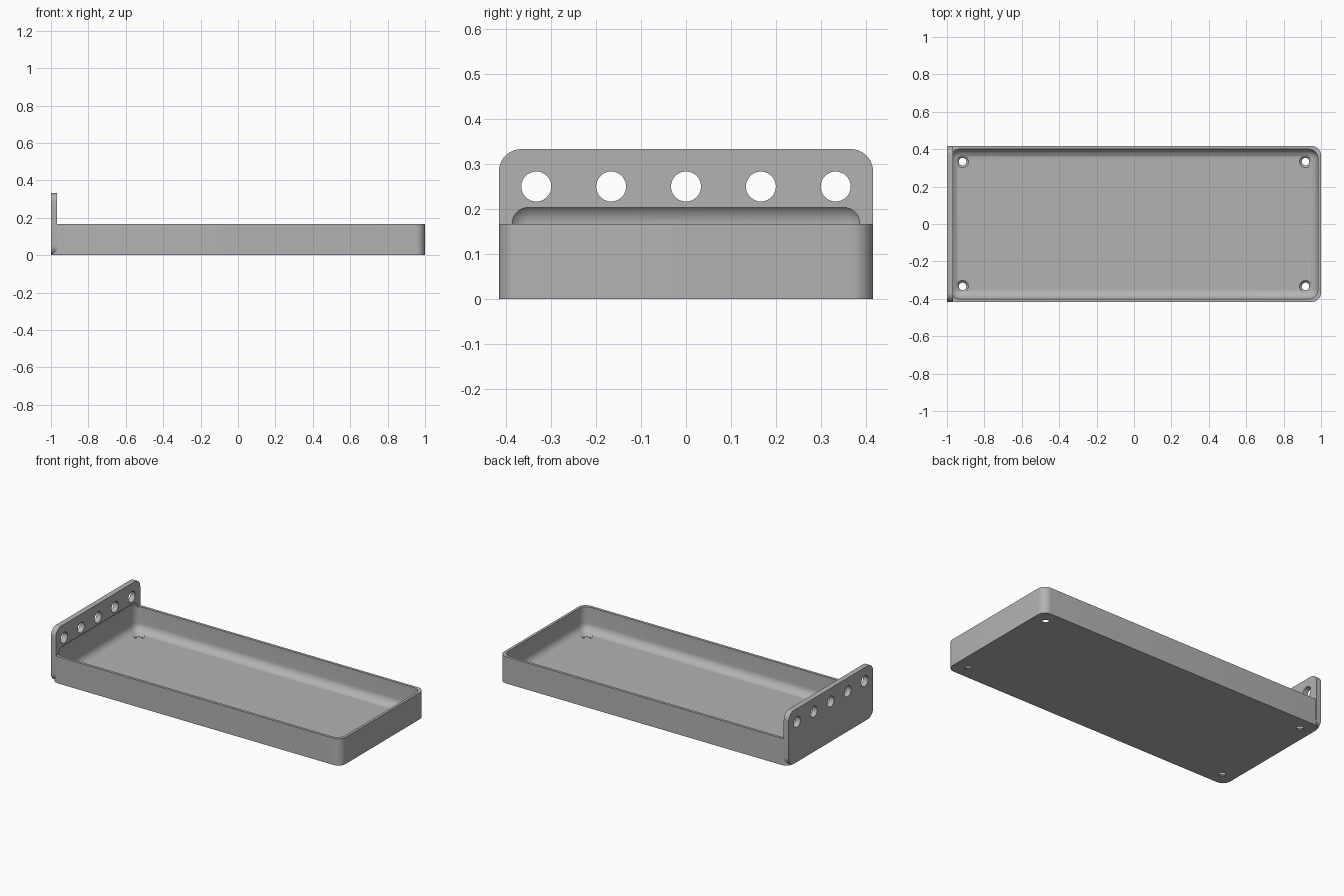
import bpy, bmesh, math
from mathutils import Matrix, Vector

if "Cube" in bpy.data.objects:
    bpy.data.objects.remove(bpy.data.objects["Cube"])

U = 1 / 60  # design unit

grey = bpy.data.materials.new("plain grey")
grey.diffuse_color = (0.45, 0.45, 0.45, 1)
grey.use_nodes = True
grey.node_tree.nodes["Principled BSDF"].inputs["Base Color"].default_value = grey.diffuse_color


def add_object(name, bm):
    bmesh.ops.recalc_face_normals(bm, faces=bm.faces)
    mesh = bpy.data.meshes.new(name)
    bm.to_mesh(mesh)
    bm.free()
    mesh.materials.append(grey)
    obj = bpy.data.objects.new(name, mesh)
    bpy.context.collection.objects.link(obj)
    return obj


def rounded_box(name, lo, hi, radius, axis=None):
    """Box from lo to hi; rounds edges along one axis, or every edge."""
    bm = bmesh.new()
    bmesh.ops.create_cube(bm, size=1)
    lo, hi = Vector(lo) * U, Vector(hi) * U
    for v in bm.verts:
        v.co = Vector([lo[i] + (v.co[i] + 0.5) * (hi[i] - lo[i]) for i in range(3)])
    edges = [e for e in bm.edges if axis is None
             or abs(e.verts[0].co[axis] - e.verts[1].co[axis]) > 1e-5]
    bmesh.ops.bevel(bm, geom=edges, offset=radius * U, segments=10,
                    profile=0.5, affect='EDGES')
    return add_object(name, bm)


def cones(name, places, r1, r2, depth, rotation=Matrix()):
    """Set of equal cones or cylinders in one mesh."""
    bm = bmesh.new()
    for p in places:
        bmesh.ops.create_cone(bm, cap_ends=True, segments=40, radius1=r1 * U,
                              radius2=r2 * U, depth=depth * U,
                              matrix=Matrix.Translation(Vector(p) * U) @ rotation)
    return add_object(name, bm)


def combine(target, other, operation):
    mod = target.modifiers.new(other.name, 'BOOLEAN')
    mod.operation = operation
    mod.solver = 'EXACT'
    mod.object = other
    bpy.context.view_layer.objects.active = target
    bpy.ops.object.modifier_apply(modifier=mod.name)
    bpy.data.objects.remove(other, do_unlink=True)


# Tray body and the tall end plate
tray = rounded_box("tray", (-60, -25, 0), (60, 25, 10), 3, axis=2)
plate = rounded_box("end_plate", (-60, -25, 0), (-58, 25, 20), 3, axis=0)
combine(tray, plate, 'UNION')

# Filleted hollow, which also scoops into the plate
hollow = rounded_box("hollow", (-59, -24, 1), (59, 24, 13), 3)
combine(tray, hollow, 'DIFFERENCE')

# Row of round holes through the plate
row = [(-59, y, 15) for y in range(-20, 21, 10)]
holes = cones("plate_holes", row, 2, 2, 6, Matrix.Rotation(math.pi / 2, 4, 'Y'))
combine(tray, holes, 'DIFFERENCE')

# Countersunk screw holes in the floor corners
corners = [(x, y) for x in (-55, 55) for y in (-20, 20)]
screws = cones("screw_holes", [(x, y, 1) for x, y in corners], 1.2, 1.2, 5)
combine(tray, screws, 'DIFFERENCE')
sinks = cones("countersinks", [(x, y, 0.8) for x, y in corners], 1.2, 2.2, 1)
combine(tray, sinks, 'DIFFERENCE')

# Smooth the fillets, keep the sharp edges
bpy.ops.object.select_all(action='DESELECT')
tray.select_set(True)
bpy.context.view_layer.objects.active = tray
bpy.ops.object.shade_smooth_by_angle(angle=math.radians(30))
